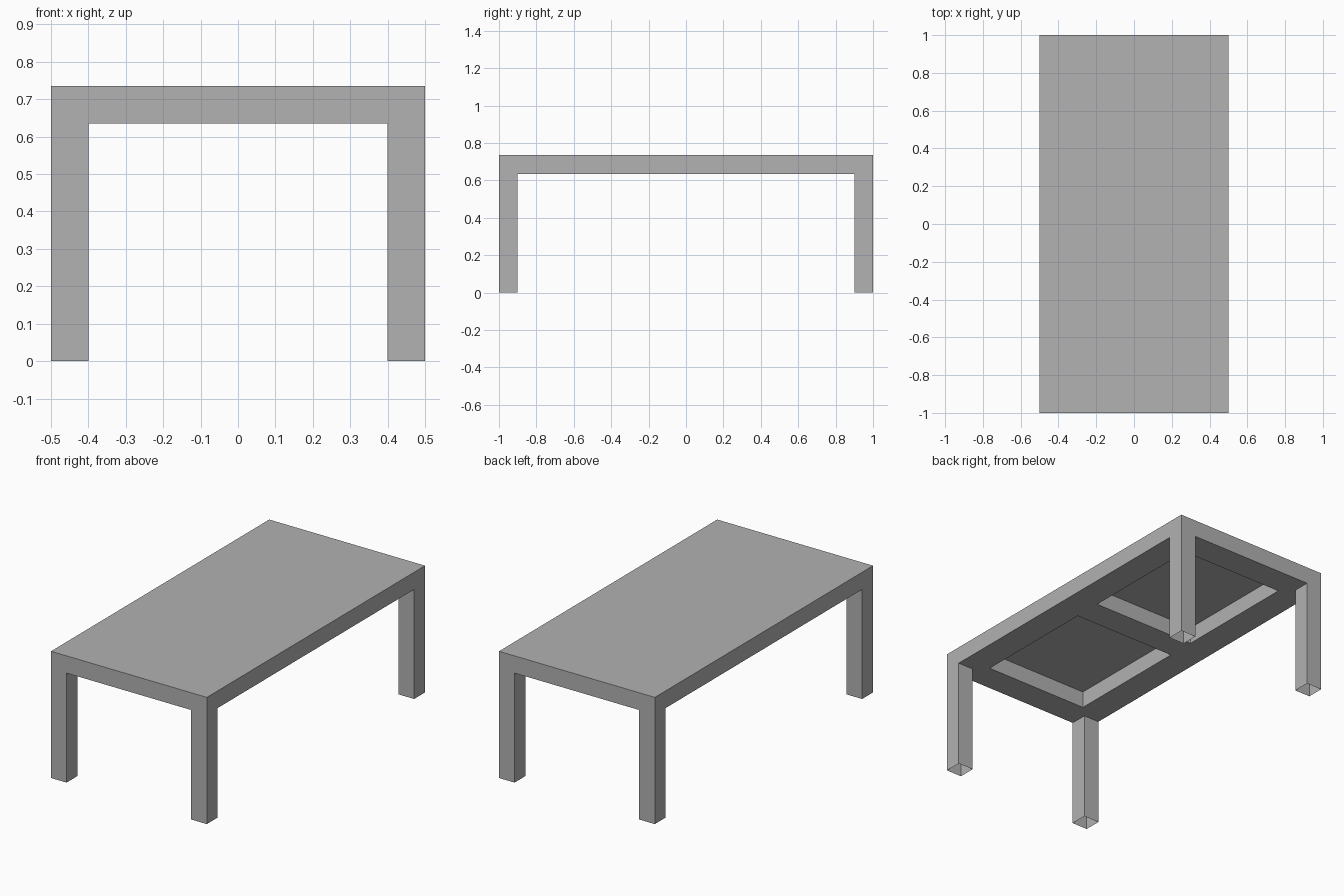
import bpy
import bmesh

cube = bpy.data.objects.get("Cube")
if cube:
    bpy.data.objects.remove(cube, do_unlink=True)

HX, HY, TOP = 0.5, 1.0, 0.735      # half width, half length, height
LEG, SLAB = 0.1, 0.1               # leg thickness, slab thickness
PANEL_X = 1 / 3                    # half width of the underside recesses
PANEL_Y = (1 / 12, 5 / 6)          # near and far ends of each recess
DEPTH = 0.097                      # depth of the recesses
UNDER = TOP - SLAB


def mirrored(values):
    return sorted([-v for v in values] + list(values))


grey = bpy.data.materials.new("plain grey")
grey.use_nodes = True
colour = (0.445, 0.445, 0.445, 1)
grey.diffuse_color = colour
grey.node_tree.nodes["Principled BSDF"].inputs["Base Color"].default_value = colour

# Slab: a box cut along the leg and recess lines
bm = bmesh.new()
bmesh.ops.create_cube(bm, size=1)
for v in bm.verts:
    v.co.x *= 2 * HX
    v.co.y *= 2 * HY
    v.co.z = v.co.z * SLAB + TOP - SLAB / 2


def cut(axis, values):
    normal = [0, 0, 0]
    normal[axis] = 1
    for value in values:
        point = [n * value for n in normal]
        geom = bm.verts[:] + bm.edges[:] + bm.faces[:]
        bmesh.ops.bisect_plane(bm, geom=geom, plane_co=point, plane_no=normal)


cut(0, mirrored([PANEL_X, HX - LEG]))
cut(1, mirrored([PANEL_Y[0], PANEL_Y[1], HY - LEG]))


def is_leg(c):
    return abs(c.x) > HX - LEG and abs(c.y) > HY - LEG


def is_recess(c):
    return abs(c.x) < PANEL_X and PANEL_Y[0] < abs(c.y) < PANEL_Y[1]


def extrude_underside(rule, dz, keep_end):
    """Push the underside faces picked by the rule up or down."""
    bm.normal_update()
    faces = [f for f in bm.faces
             if f.normal.z < -0.5 and rule(f.calc_center_median())]
    new = bmesh.ops.extrude_face_region(bm, geom=faces)["geom"]
    verts = [g for g in new if isinstance(g, bmesh.types.BMVert)]
    ends = [g for g in new if isinstance(g, bmesh.types.BMFace)]
    bmesh.ops.translate(bm, verts=verts, vec=(0, 0, dz))
    old = [f for f in faces if f.is_valid]
    if old:
        bmesh.ops.delete(bm, geom=old, context="FACES")
    if not keep_end:
        bmesh.ops.delete(bm, geom=ends, context="FACES_ONLY")


# Legs: hollow, open at the foot
extrude_underside(is_leg, -UNDER, False)
# Two recesses in the underside
extrude_underside(is_recess, DEPTH, True)

# Merge the flat top into one face
bm.normal_update()
top = [f for f in bm.faces if f.normal.z > 0.5]
bmesh.ops.dissolve_faces(bm, faces=top, use_verts=False)

mesh = bpy.data.meshes.new("table")
bm.to_mesh(mesh)
bm.free()
mesh.materials.append(grey)
table = bpy.data.objects.new("table", mesh)
bpy.context.collection.objects.link(table)
